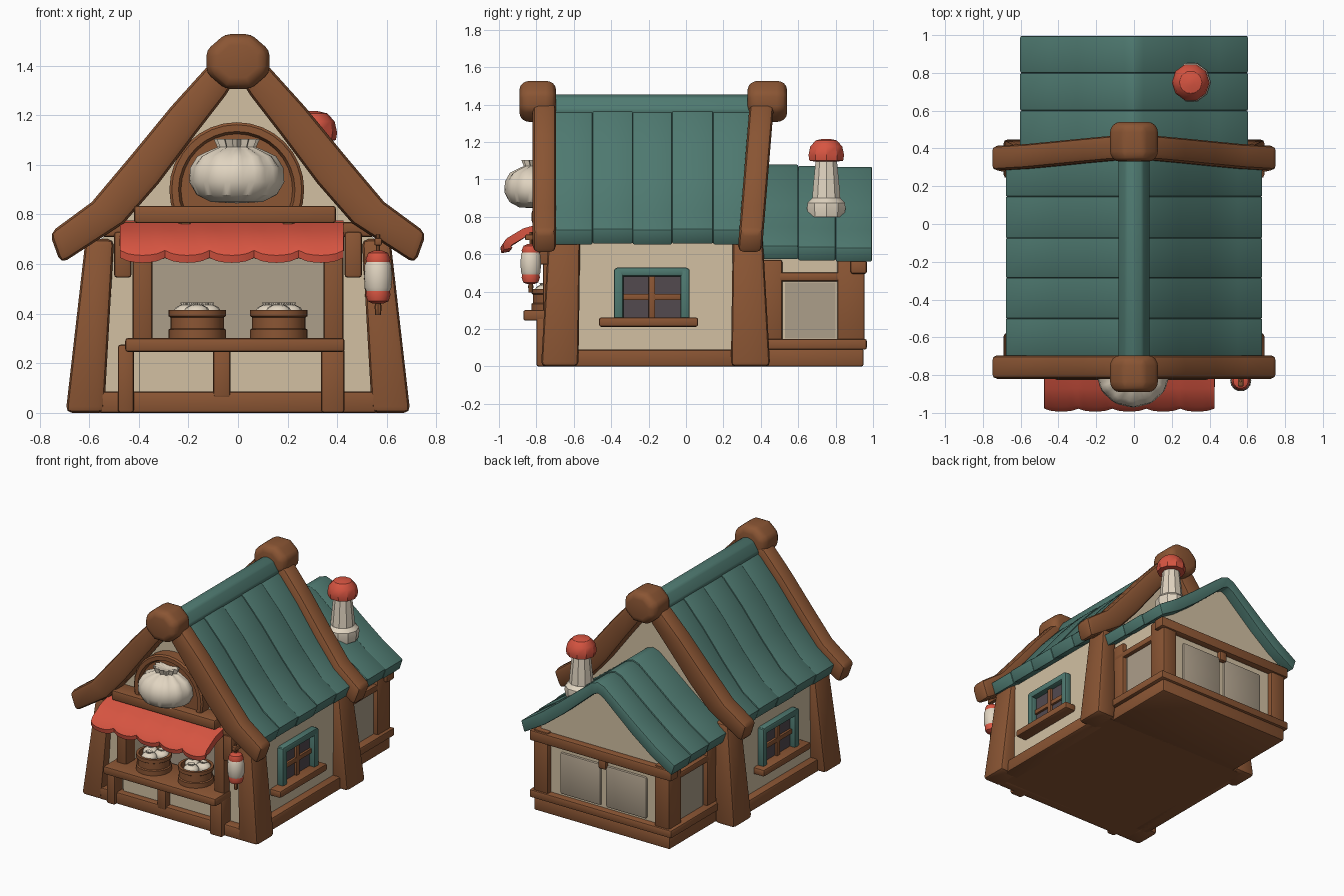
import bpy, bmesh, math

if "Cube" in bpy.data.objects:
    bpy.data.objects.remove(bpy.data.objects["Cube"])

def mat(name, r, g, b):
    m = bpy.data.materials.new(name)
    m.diffuse_color = (r, g, b, 1)
    m.use_nodes = True
    m.node_tree.nodes["Principled BSDF"].inputs["Base Color"].default_value = m.diffuse_color
    return m

WOOD = mat("brown wood", .258, .092, .034)
TEAL = mat("teal roof", .078, .195, .165)
RED = mat("red", .68, .09, .053)
CREAM = mat("cream plaster", .645, .53, .365)
GREY = mat("grey plaster", .413, .342, .254)
DOUGH = mat("pale dough", .75, .66, .53)
GLASS = mat("dark glass", .085, .068, .078)

def finish(name, bm, m, bevel=0, mirror=False):
    me = bpy.data.meshes.new(name)
    bm.to_mesh(me)
    bm.free()
    me.materials.append(m)
    ob = bpy.data.objects.new(name, me)
    bpy.context.collection.objects.link(ob)
    if bevel:
        b = ob.modifiers.new("bevel", 'BEVEL')
        b.width, b.segments, b.limit_method, b.angle_limit = bevel, 2, 'ANGLE', math.radians(35)
    if mirror:
        ob.modifiers.new("mirror", 'MIRROR')
    return ob

def box(name, m, x, y, z, top=None, bevel=.012, mirror=False):
    """Box from ranges; top = (x range, y range) tapers the upper end."""
    bm = bmesh.new()
    tx, ty = top or (x, y)
    vs = [bm.verts.new((a[i], b[j], h)) for a, b, h in ((x, y, z[0]), (tx, ty, z[1]))
          for i, j in ((0, 0), (1, 0), (1, 1), (0, 1))]
    for f in ((3, 2, 1, 0), (4, 5, 6, 7), (0, 1, 5, 4), (1, 2, 6, 5), (2, 3, 7, 6), (3, 0, 4, 7)):
        bm.faces.new([vs[i] for i in f])
    return finish(name, bm, m, bevel, mirror)

def strip(name, m, upper, lower, y0, y1, bevel=.012, lean=0, dz=0):
    """Symmetric slab in xz between two half profiles, from y0 to y1; lean shifts y at the ridge."""
    bm = bmesh.new()
    full = lambda p: [(-x, z) for x, z in reversed(p[1:])] + list(p)
    rows = []
    zs = [z for _, z in upper]
    for prof in (upper, lower):
        for y in (y0, y1):
            rows.append([bm.verts.new((x, y + lean * (z - min(zs)) / (max(zs) - min(zs)), z + dz))
                         for x, z in full(prof)])
    uf, ub, lf, lb = rows
    for i in range(len(uf) - 1):
        for a, b in ((uf, ub), (ub, lb), (lb, lf), (lf, uf)):
            bm.faces.new((a[i], a[i + 1], b[i + 1], b[i]))
    for i in (0, -1):
        bm.faces.new((uf[i], ub[i], lb[i], lf[i]))
    bmesh.ops.recalc_face_normals(bm, faces=bm.faces)
    return finish(name, bm, m, bevel)

def lathe(name, m, prof, c, n=20, axis='z', pleat=None, sy=1, bevel=0, turn=0):
    """Revolve (radius, height) points about z or -y; pleat(k, angle) scales the radius."""
    bm = bmesh.new()
    rings = []
    for k, (r, h) in enumerate(prof):
        ring = []
        for i in range(n):
            a = 2 * math.pi * i / n + turn
            q = r * (pleat(k, a) if pleat else 1)
            u, v = q * math.cos(a), q * math.sin(a) * sy
            p = (u, v, h) if axis == 'z' else (u, -h, v)
            ring.append(bm.verts.new([p[j] + c[j] for j in range(3)]))
        rings.append(ring)
    for a, b in zip(rings, rings[1:]):
        for i in range(n):
            bm.faces.new((a[i], a[(i + 1) % n], b[(i + 1) % n], b[i]))
    bm.faces.new(rings[0][::-1])
    bm.faces.new(rings[-1])
    bmesh.ops.recalc_face_normals(bm, faces=bm.faces)
    return finish(name, bm, m, bevel)

# ---- main house walls
gable = [(0, 1.36), (.3, .96), (.5, .735), (.58, .685)]
strip("main_walls", CREAM, gable, [(x, .01) for x, _ in gable], -.55, .37, 0)
strip("front_gable", CREAM, gable, [(x, .62) for x, _ in gable], -.70, -.54, 0)
box("front_side_wall", CREAM, (.35, .58), (-.70, -.54), (.01, .69), bevel=0, mirror=True)
box("counter_wall", CREAM, (-.4, .4), (-.72, -.54), (.01, .27), bevel=0)
box("stall_back", GREY, (-.35, .35), (-.558, -.549), (.27, .63), bevel=0)
box("floor", WOOD, (-.6, .6), (-.74, .42), (0, .03), bevel=0)

# ---- corner posts and sills
box("front_post", WOOD, (.54, .695), (-.775, -.575), (0, .70),
    ((.50, .615), (-.735, -.565)), .025, True)
box("back_post", WOOD, (.54, .695), (.24, .45), (0, .70),
    ((.50, .615), (.25, .41)), .025, True)
box("side_sill", WOOD, (.52, .635), (-.62, .30), (0, .09), mirror=True)
box("front_sill", WOOD, (-.56, .56), (-.765, -.68), (0, .085))

# ---- curved barge beams and ridge knobs
out = [(0, 1.46), (.13, 1.39), (.27, 1.235), (.43, 1.04), (.59, .85), (.76, .725)]
inn = [(0, 1.36), (.05, 1.28), (.17, 1.125), (.32, .925), (.46, .765), (.715, .60)]
strip("front_barge_beam", WOOD, out, inn, -.82, -.695, .03)
strip("back_barge_beam", WOOD, out, inn, .285, .415, .03, lean=.06)
for name, y, h in (("front_knob", -.695, .195), ("back_knob", .54, .21)):
    lathe(name, WOOD, [(.105, 0), (.137, .035), (.137, h - .035), (.105, h)], (0, y, 1.417),
          8, 'y', turn=math.pi / 8, sy=.87, bevel=.02)

# ---- main roof planks and ridge cap
rt = [(0, 1.42), (.1, 1.345), (.24, 1.19), (.4, .99), (.55, .82), (.68, .73)]
rb = [(0, 1.34), (.05, 1.27), (.18, 1.11), (.34, .91), (.49, .745), (.65, .65)]
ys = [-.70, -.5, -.285, -.075, .145, .36]
for i in range(5):
    strip(f"roof_plank_{i}", TEAL, rt, rb, ys[i], ys[i + 1], .007, dz=.005 * (i % 2))
strip("ridge_cap", TEAL, [(0, 1.455), (.045, 1.44), (.085, 1.375)],
      [(0, 1.36), (.04, 1.35), (.075, 1.32)], -.71, .37, .01)

# ---- side windows
box("window_glass", GLASS, (.575, .584), (-.35, -.01), (.25, .50), bevel=0, mirror=True)
for name, y, z in (("left", (-.385, -.335), (.25, .525)), ("right", (-.03, .02), (.25, .525)),
                   ("top", (-.375, .01), (.482, .53))):
    box("window_frame_" + name, TEAL, (.57, .625), y, z, mirror=True)
box("window_bar_upright", WOOD, (.57, .603), (-.2, -.165), (.25, .49), bevel=.005, mirror=True)
box("window_bar_cross", WOOD, (.57, .60), (-.34, -.02), (.355, .388), bevel=.005, mirror=True)
box("window_sill", WOOD, (.56, .66), (-.465, .065), (.212, .262), mirror=True)

# ---- stall front
box("stall_post", WOOD, (.345, .425), (-.765, -.66), (.27, .74), mirror=True)
box("bracket_block", WOOD, (.43, .50), (-.785, -.68), (.545, .73), mirror=True)
box("lintel", WOOD, (-.55, .55), (-.775, -.67), (.71, .77))
box("sign_shelf_beam", WOOD, (-.42, .395), (-.825, -.69), (.765, .835))
box("counter", WOOD, (-.455, .43), (-.87, -.57), (.245, .302))
box("counter_leg_left", WOOD, (-.485, -.42), (-.79, -.69), (0, .275))
box("counter_leg_mid", WOOD, (-.10, -.03), (-.77, -.69), (.06, .26))
box("counter_leg_right", WOOD, (.335, .43), (-.80, -.69), (0, .26))

# ---- scalloped awning
bm = bmesh.new()
n, cols = 30, []
for i in range(n + 1):
    s = abs(math.sin(math.pi * 5 * i / n)) ** .6
    x = -.475 + .9 * i / n
    cols.append([bm.verts.new((x, y - k * .015 * s, z - k * .02 * s + .01 * (1 - k))) for y, z, k in
                 ((-.74, .765, 0), (-.87, .73, .2), (-.96, .68, .6), (-.978, .655, 1), (-.972, .625, 1))])
for a, b in zip(cols, cols[1:]):
    for j in range(4):
        bm.faces.new((a[j], a[j + 1], b[j + 1], b[j]))
aw = finish("awning", bm, RED)
aw.modifiers.new("thickness", 'SOLIDIFY').thickness = .045

# ---- round sign with bun
lathe("sign_disc", WOOD, [(.272, 0), (.272, .085), (.262, .095), (.235, .095), (.225, .07), (.01, .07)],
      (-.005, -.69, .90), 32, 'y')
BUN = [(.02, 0), (.55, .02), (.85, .13), (1, .33), (.97, .55), (.80, .73), (.5, .83),
       (.36, .87), (.40, .94), (.43, 1), (.25, .97), (.03, .93)]

def bun(name, c, r, h, n=48):
    amp = [0, 0, 0, .01, .02, .05, .10, .14, .14, .14, .1, 0]
    lathe(name, DOUGH, [(p * r, q * h) for p, q in BUN], c, n, sy=.92,
          pleat=lambda k, a: 1 + amp[k] * math.cos(12 * a))
bun("sign_bun", (-.005, -.795, .845), .19, .26)

# ---- steamer baskets with buns
for i, x in enumerate((-.165, .165)):
    lathe(f"basket_{i}", WOOD, [(.116, 0), (.116, .035), (.108, .04), (.108, .085), (.116, .09), (.116, .115),
                                (.098, .115), (.096, .075), (.01, .075)], (x, -.71, .30), 20)
    for j in range(3):
        a = j * 2.094 + .5
        bun(f"basket_bun_{i}_{j}", (x + .05 * math.cos(a), -.71 + .05 * math.sin(a), .37), .052, .075, 24)

# ---- hanging lantern
lx, ly = .565, -.83
box("lantern_arm", WOOD, (lx - .015, lx + .015), (-.86, -.68), (.675, .705), bevel=.006)
lathe("lantern_cord", WOOD, [(.012, .395), (.014, .43), (.008, .45), (.008, .72)], (lx, ly, 0), 8)
lathe("lantern_body", DOUGH, [(.045, .485), (.054, .505), (.056, .55), (.054, .595), (.045, .615)], (lx, ly, 0), 14)
lathe("lantern_top", RED, [(.047, .605), (.05, .62), (.04, .645), (.015, .655)], (lx, ly, 0), 14)
lathe("lantern_base", RED, [(.02, .44), (.042, .45), (.05, .475), (.047, .495)], (lx, ly, 0), 14)

# ---- rear annex walls and timbers
ax = [(0, 1.0), (.27, .785), (.5, .615)]
strip("annex_walls", CREAM, ax, [(x, .01) for x, _ in ax], .35, .92, 0)
box("annex_base", WOOD, (-.535, .535), (.40, .95), (0, .095))
box("annex_sill", WOOD, (-.56, .56), (.40, .967), (.09, .147))
box("annex_corner_post", WOOD, (.42, .535), (.81, .955), (.13, .58), mirror=True)
box("annex_inner_post", WOOD, (.45, .53), (.40, .515), (.13, .57), mirror=True)
box("annex_side_rail", WOOD, (.47, .53), (.42, .85), (.455, .502), mirror=True)
box("annex_back_beam", WOOD, (-.56, .56), (.88, .967), (.495, .57))
box("annex_centre_block", WOOD, (-.03, .03), (.90, .95), (.43, .51))
box("annex_side_panel", GREY, (.495, .507), (.53, .80), (.15, .45), bevel=0, mirror=True)
box("annex_back_panel", GREY, (.02, .34), (.90, .935), (.16, .455), bevel=.012, mirror=True)

# ---- annex roof
at = [(0, 1.08), (.05, 1.062), (.3, .86), (.45, .745), (.605, .645)]
ab = [(0, 1.0), (.04, .98), (.27, .78), (.42, .665), (.58, .57)]
ys = [.35, .6, .8, .995]
for i in range(3):
    strip(f"annex_roof_plank_{i}", TEAL, at, ab, ys[i], ys[i + 1], .008, dz=-.006 * i)

# ---- chimney
c = (.30, .75, 0)
lathe("chimney_collar", DOUGH, [(.10, .80), (.108, .845), (.105, .875), (.08, .90)], c, 10)
lathe("chimney_shaft", DOUGH, [(.082, .86), (.075, .95), (.058, 1.12)], c, 10)
lathe("chimney_cap", RED, [(.06, 1.095), (.095, 1.10), (.1, 1.13), (.09, 1.175), (.06, 1.208), (.02, 1.217)], c, 10)

# ---- bake modifiers and smooth soft edges
bpy.ops.object.select_all(action='SELECT')
bpy.context.view_layer.objects.active = aw
bpy.ops.object.convert(target='MESH')
bpy.ops.object.shade_smooth_by_angle(angle=math.radians(35))
